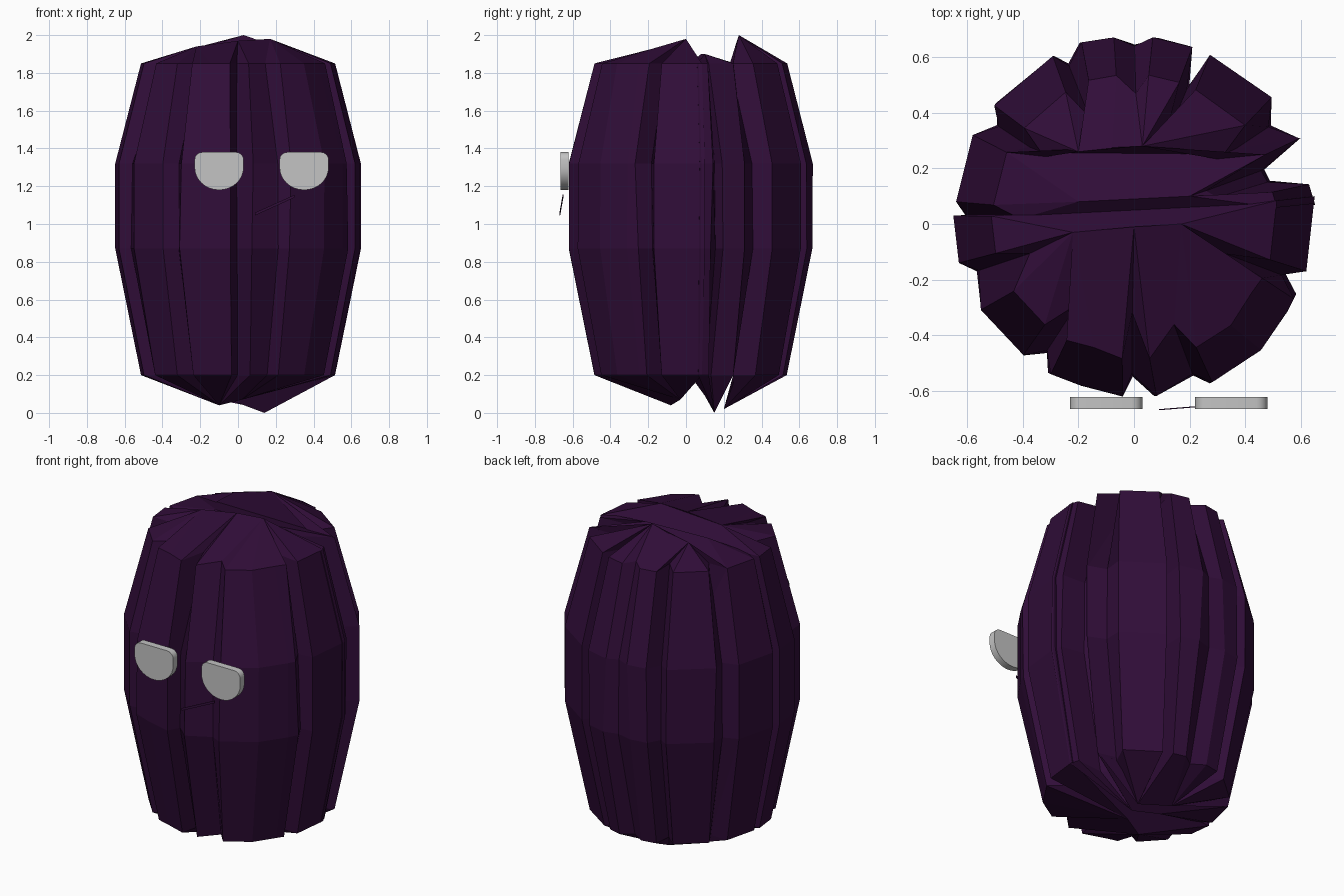
import bpy, bmesh, math, random
from mathutils import Vector

random.seed(4)
cube = bpy.data.objects.get("Cube")
if cube:
    bpy.data.objects.remove(cube)


def material(name, color):
    mat = bpy.data.materials.new(name)
    mat.use_nodes = True
    mat.diffuse_color = color
    shader = mat.node_tree.nodes["Principled BSDF"]
    shader.inputs["Base Color"].default_value = color
    shader.inputs["Roughness"].default_value = 0.8
    return mat


purple = material("dark purple", (0.03, 0.004, 0.04, 1))
grey = material("light grey", (0.55, 0.55, 0.55, 1))


def finish(bm, name, mat):
    bmesh.ops.remove_doubles(bm, verts=bm.verts, dist=0.0005)
    bmesh.ops.recalc_face_normals(bm, faces=bm.faces)
    mesh = bpy.data.meshes.new(name)
    bm.to_mesh(mesh)
    bm.free()
    mesh.materials.append(mat)
    obj = bpy.data.objects.new(name, mesh)
    bpy.context.collection.objects.link(obj)
    return obj


CENTRE = Vector((0, 0.025))
# height, scale about the centre, and how far pleat grooves are deepened
RINGS = [(0.2, 0.79, 2.2), (0.87, 1, 0.3), (1.32, 1, 0.6), (1.85, 0.79, 3.2)]


def pleated_slab(name, outline, bottom, top):
    """Loft a pleated outline through the rings, then gather it to ridge points."""
    pts = [Vector(p) - CENTRE for p in outline]
    count = len(pts)
    loops = []
    for z, scale, deepen in RINGS:
        loop = []
        for i, p in enumerate(pts):
            groove = 0
            if 0 < i < count - 1:
                mean = (pts[i - 1].length + pts[i + 1].length) / 2
                groove = max(0, mean - p.length)
            size = scale - min(deepen * groove, 0.25)
            sway = random.uniform(-0.02, 0.02) if 1 < i < count - 2 else 0
            x, y = (p * size).to_tuple()
            c, s = math.cos(sway), math.sin(sway)
            loop.append(Vector((x * c - y * s, x * s + y * c + CENTRE.y, z)))
        loops.append(loop)

    def gather(loop, apexes):
        return [min((Vector(a) for a in apexes),
                    key=lambda a: (a.xy - v.xy).length) for v in loop]

    loops.insert(0, gather(loops[0], bottom))
    loops.append(gather(loops[-1], top))
    bm = bmesh.new()
    rows = [[bm.verts.new(v) for v in loop] for loop in loops]
    for low, high in zip(rows, rows[1:]):
        for i in range(count):
            j = (i + 1) % count
            bm.faces.new((low[i], low[j], high[j], high[i]))
    bm.faces.new(rows[0])
    bm.faces.new(rows[-1])
    return finish(bm, name, purple)


# Shaggy body in three pleated slabs with a valley across the crown
pleated_slab("body_front",
    [(.65, .1), (.62, -.17), (.55, -.19), (.58, -.26), (.55, -.32), (.45, -.46),
     (.28, -.57), (.22, -.55), (.07, -.62), (-.01, -.56), (-.05, -.62),
     (-.2, -.58), (-.3, -.54), (-.32, -.47), (-.4, -.47), (-.55, -.31),
     (-.57, -.18), (-.63, -.14), (-.65, .03)],
    [(-.1, -.08, .04), (.02, -.03, .07)],
    [(-.22, -.03, 1.94), (0, -.01, 1.97), (.17, 0, 1.98)])

pleated_slab("body_middle",
    [(.6, .31), (.48, .2), (.5, .15), (.63, .14), (.65, .08), (-.61, .02),
     (-.64, .08), (-.58, .32)],
    [(.14, .15, 0), (-.1, .1, .09)],
    [(.2, .1, 1.9), (-.2, .08, 1.9)])

pleated_slab("body_back",
    [(.59, .31), (.5, .36), (.5, .45), (.27, .61), (.2, .52), (.2, .64),
     (.08, .67), (0, .65), (-.08, .67), (-.2, .65), (-.25, .58), (-.3, .6),
     (-.5, .43), (-.5, .36), (-.58, .32)],
    [(.14, .2, .02), (-.06, .25, .06)],
    [(-.2, .26, 1.94), (-.08, .27, 1.97), (.03, .28, 2)])


def extrude_front(name, shape, y, depth, mat):
    bm = bmesh.new()
    face = bm.faces.new([bm.verts.new((x, y, z)) for x, z in shape])
    moved = bmesh.ops.extrude_face_region(bm, geom=[face])["geom"]
    bmesh.ops.translate(bm, vec=(0, depth, 0),
                        verts=[v for v in moved if isinstance(v, bmesh.types.BMVert)])
    return finish(bm, name, mat)


# Half-round eyes with flat, softly cornered tops
def arc(cx, cz, rx, rz, start, end, steps):
    angles = [math.radians(start + (end - start) * i / steps) for i in range(steps + 1)]
    return [(cx + rx * math.cos(a), cz + rz * math.sin(a)) for a in angles]


for name, x in (("right_eye", -0.1), ("left_eye", 0.35)):
    shape = (arc(x, 1.3, 0.13, 0.12, 180, 360, 16)
             + arc(x + 0.09, 1.34, 0.04, 0.04, 0, 90, 4)
             + arc(x - 0.09, 1.34, 0.04, 0.04, 90, 180, 4))
    eye = extrude_front(name, shape, -0.665, 0.042, grey)
    bpy.context.view_layer.objects.active = eye
    eye.select_set(True)
    bpy.ops.object.shade_smooth_by_angle(angle=math.radians(35))
    eye.select_set(False)

# Thin slanted mouth sliver
mouth = extrude_front("mouth", [(.09, 1.045), (.3, 1.14), (.3, 1.155), (.09, 1.06)],
                      -0.67, 0.004, purple)
for v in mouth.data.vertices:
    v.co.y += (v.co.x - 0.09) * 0.08
